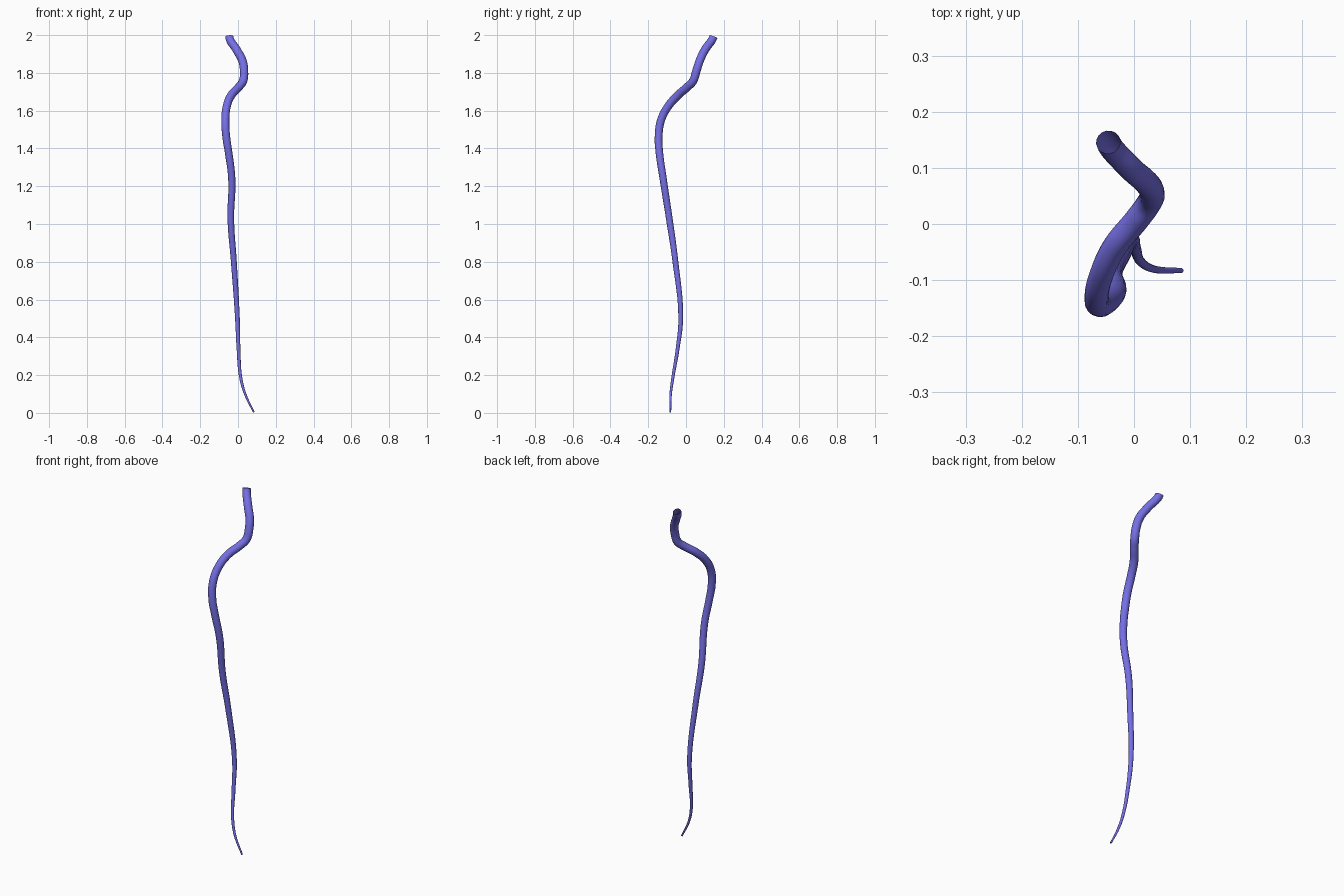
import bpy

# Centreline of the tendril from tip to thick end: x, y, z, radius
PATH = [
    (0.084, -0.083, 0.003, 0.0045),
    (0.038, -0.081, 0.10, 0.0065),
    (0.014, -0.069, 0.19, 0.0080),
    (0.003, -0.045, 0.335, 0.0100),
    (-0.003, -0.028, 0.50, 0.0125),
    (-0.022, -0.056, 0.80, 0.0155),
    (-0.038, -0.088, 1.025, 0.0175),
    (-0.033, -0.121, 1.24, 0.0190),
    (-0.050, -0.141, 1.38, 0.0200),
    (-0.062, -0.145, 1.46, 0.0207),
    (-0.067, -0.132, 1.55, 0.0213),
    (-0.059, -0.093, 1.625, 0.0216),
    (-0.034, -0.040, 1.684, 0.0220),
    (0.006, 0.009, 1.727, 0.0222),
    (0.027, 0.038, 1.758, 0.0223),
    (0.032, 0.055, 1.81, 0.0224),
    (0.023, 0.073, 1.865, 0.0224),
    (-0.006, 0.099, 1.92, 0.0222),
    (-0.046, 0.146, 1.992, 0.0218),
]

# Round tapered tube swept along the path, open at the ends
curve = bpy.data.curves.new("tendril", "CURVE")
curve.dimensions = "3D"
curve.bevel_depth = 1.0
curve.bevel_resolution = 6
curve.resolution_u = 8
spline = curve.splines.new("BEZIER")
spline.bezier_points.add(len(PATH) - 1)
for point, (x, y, z, r) in zip(spline.bezier_points, PATH):
    point.co = (x, y, z)
    point.radius = r
    point.handle_left_type = point.handle_right_type = "AUTO"

# End the thick end almost upright
last = spline.bezier_points[-1]
last.handle_left_type = last.handle_right_type = "FREE"
last.handle_left = (-0.043, 0.135, 1.962)
last.handle_right = (-0.049, 0.157, 2.022)

tendril = bpy.data.objects.new("tendril", curve)
bpy.context.collection.objects.link(tendril)
bpy.context.view_layer.objects.active = tendril
tendril.select_set(True)
bpy.ops.object.convert(target="MESH")
tendril = bpy.context.object
tendril.name = "tendril"
bpy.ops.object.shade_smooth_by_angle()

# Violet surface
violet = bpy.data.materials.new("violet")
violet.diffuse_color = (0.18, 0.16, 0.78, 1.0)
tendril.data.materials.clear()
tendril.data.materials.append(violet)
